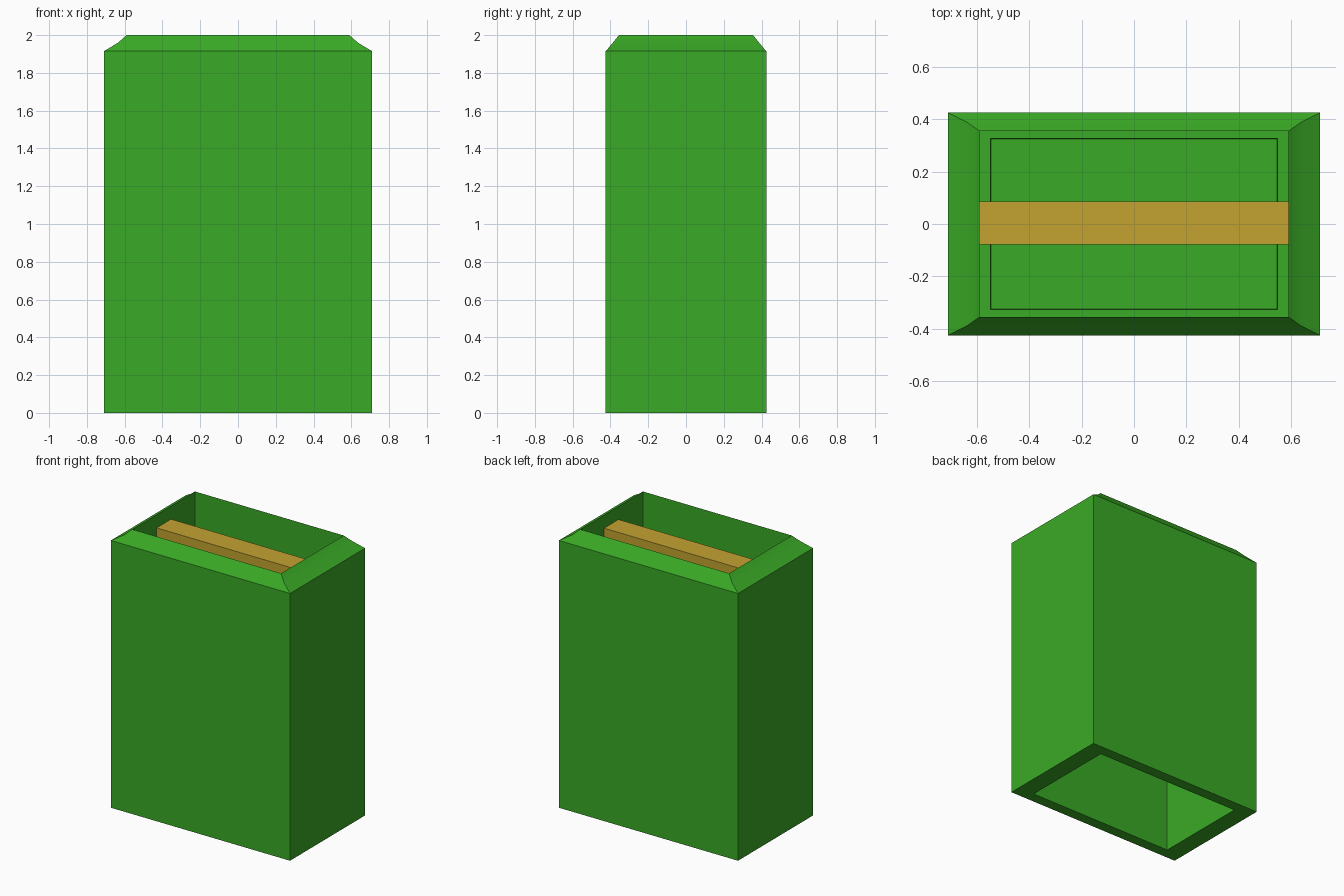
import bpy, bmesh

if "Cube" in bpy.data.objects:
    bpy.data.objects.remove(bpy.data.objects["Cube"])


def material(name, rgb):
    m = bpy.data.materials.new(name)
    m.diffuse_color = (*rgb, 1)
    m.use_nodes = True
    m.node_tree.nodes["Principled BSDF"].inputs["Base Color"].default_value = m.diffuse_color
    return m


green = material("leaf_green", (0.042, 0.40, 0.019))
ochre = material("ochre", (0.55, 0.366, 0.031))


def loft(name, rings, mat, cap=True):
    """Skin a stack of centred rectangles given as (half_x, half_y, z)."""
    bm = bmesh.new()
    loops = [[bm.verts.new((sx * hx, sy * hy, z))
              for sx, sy in ((-1, -1), (1, -1), (1, 1), (-1, 1))]
             for hx, hy, z in rings]
    for low, high in zip(loops, loops[1:]):
        for i in range(4):
            j = (i + 1) % 4
            bm.faces.new((low[i], low[j], high[j], high[i]))
    if cap:
        bm.faces.new(loops[0][::-1])
        bm.faces.new(loops[-1])
    bmesh.ops.recalc_face_normals(bm, faces=bm.faces)
    mesh = bpy.data.meshes.new(name)
    bm.to_mesh(mesh)
    bm.free()
    mesh.materials.append(mat)
    ob = bpy.data.objects.new(name, mesh)
    bpy.context.collection.objects.link(ob)
    bpy.ops.object.select_all(action="DESELECT")
    ob.select_set(True)
    bpy.context.view_layer.objects.active = ob
    bpy.ops.object.shade_smooth_by_angle()
    return ob


# Casing: underside recess, outer walls, sloped rim, upper recess with a low step in its floor
floor = 1.2
loft("casing", [
    (0.58, 0.347, floor - 0.1), (0.58, 0.347, 0), (0.71, 0.425, 0),
    (0.71, 0.425, 1.915), (0.635, 0.387, 1.96), (0.59, 0.355, 2.0),
    (0.59, 0.355, floor), (0.548, 0.327, floor), (0.546, 0.325, floor - 0.03),
], green)

# Cross bar spanning the upper recess
bar = loft("cross_bar", [(0.59, 0.082, 1.79), (0.59, 0.082, 1.905)], ochre)
bar.location.y = 0.003
